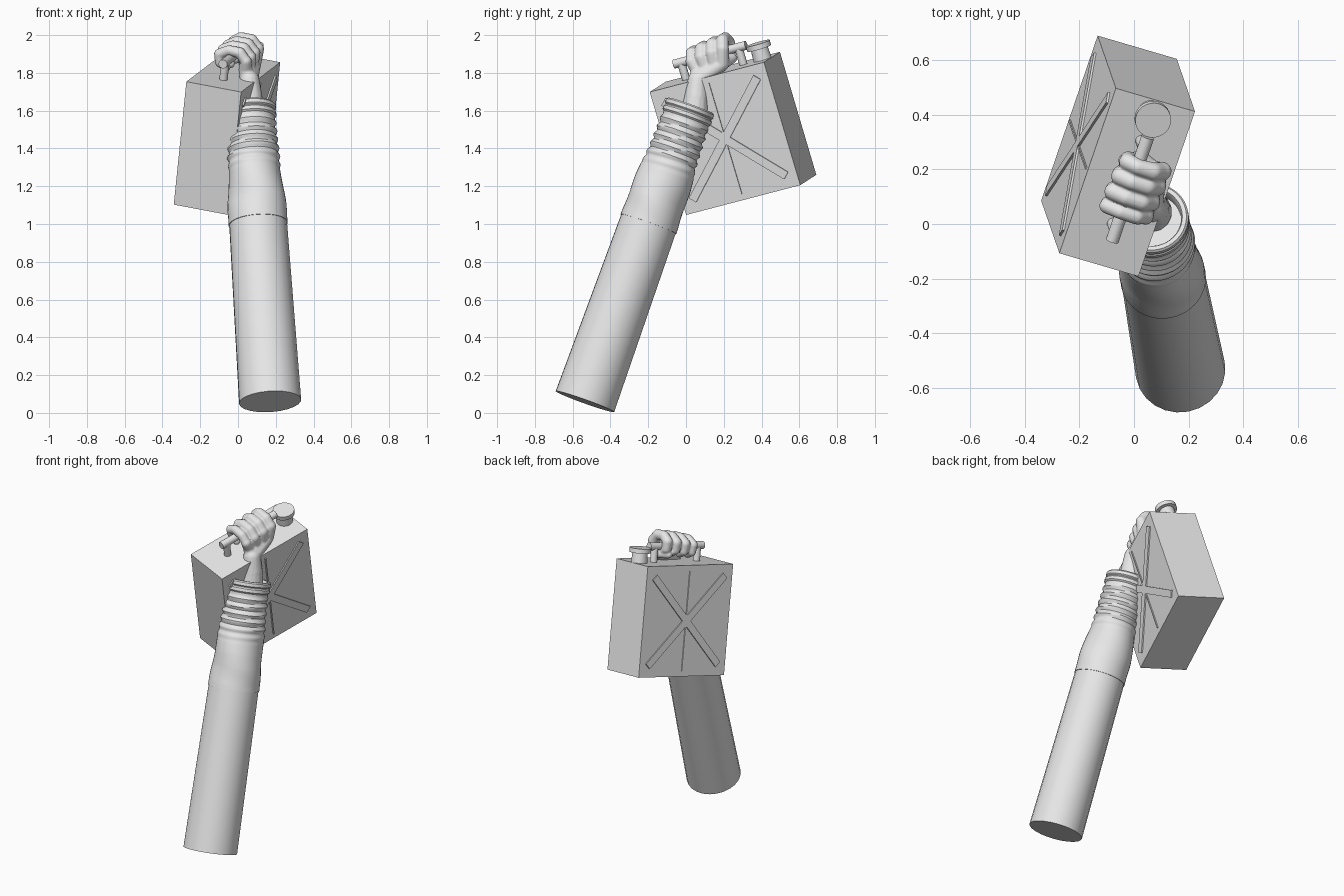
import bpy, bmesh, math
from mathutils import Vector, Matrix

cube = bpy.data.objects.get("Cube")
if cube:
    bpy.data.objects.remove(cube, do_unlink=True)

grey = bpy.data.materials.new("plain_grey")
grey.use_nodes = True
grey.diffuse_color = (0.8, 0.8, 0.8, 1)
grey.node_tree.nodes["Principled BSDF"].inputs["Base Color"].default_value = (0.8, 0.8, 0.8, 1)

# Canister frame: origin on the middle of its top, x across, y along, z up
U = Vector((0.945, -0.277, -0.179)).normalized()
V = Vector((0.334, 0.912, 0.236))
V = (V - U * V.dot(U)).normalized()
W = U.cross(V)
CAN = Matrix.Translation((-0.025, 0.1525, 1.805)) @ Matrix((U, V, W)).transposed().to_4x4()
THICK, LENGTH, HEIGHT = 0.307, 0.658, 0.682

# Arm frame: origin at the cut end, z along the arm
ARM_START = Vector((0.17, -0.535, 0.06))
ARM_DIR = Vector((-0.065, 0.345, 0.965))
ARM = Matrix.Translation(ARM_START) @ ARM_DIR.to_track_quat('Z', 'Y').to_matrix().to_4x4()


def finish(bm, name, matrix, smooth=None):
    bmesh.ops.recalc_face_normals(bm, faces=bm.faces)
    mesh = bpy.data.meshes.new(name)
    bm.to_mesh(mesh)
    bm.free()
    mesh.materials.append(grey)
    obj = bpy.data.objects.new(name, mesh)
    bpy.context.collection.objects.link(obj)
    obj.matrix_world = matrix
    if smooth:
        select_only(obj)
        bpy.ops.object.shade_smooth_by_angle(angle=math.radians(smooth))
    return obj


def select_only(obj):
    bpy.ops.object.select_all(action='DESELECT')
    obj.select_set(True)
    bpy.context.view_layer.objects.active = obj


def box(name, size, matrix):
    bm = bmesh.new()
    bmesh.ops.create_cube(bm, size=1)
    bmesh.ops.scale(bm, vec=size, verts=bm.verts)
    return finish(bm, name, matrix)


def loft(bm, rings, cap=True):
    """Skin a row of closed rings of points."""
    rows = [[bm.verts.new(p) for p in ring] for ring in rings]
    n = len(rows[0])
    for a, b in zip(rows, rows[1:]):
        for i in range(n):
            j = (i + 1) % n
            bm.faces.new((a[i], a[j], b[j], b[i]))
    if cap:
        bm.faces.new(rows[0])
        bm.faces.new(rows[-1])


def lathe(name, profile, matrix, sides=32, wobble=None, cap=True):
    """Turn (radius, height) points around z."""
    bm = bmesh.new()
    rings = []
    for r, z in profile:
        ring = []
        for i in range(sides):
            a = math.tau * i / sides
            rr = r + (wobble(a, z) if wobble else 0)
            ring.append((rr * math.cos(a), rr * math.sin(a), z))
        rings.append(ring)
    loft(bm, rings, cap)
    return finish(bm, name, matrix, smooth=35)


# Canister body with crossed ribs and a centre seam on both broad sides
box("canister_body", (THICK, LENGTH, HEIGHT), CAN @ Matrix.Translation((0, 0, -HEIGHT / 2)))
run, rise = LENGTH * 0.82, HEIGHT * 0.8
for side, label in ((1, "left"), (-1, "right")):
    face = CAN @ Matrix.Translation((side * THICK / 2, 0, -HEIGHT / 2))
    for slope in (1, -1):
        turn = Matrix.Rotation(slope * math.atan2(rise, run), 4, 'X')
        box(f"{label}_cross_rib", (0.016, math.hypot(run, rise), 0.045), face @ turn)
    box(f"{label}_seam", (0.012, 0.008, HEIGHT * 0.9), face)

# Carrying bar on two posts
BAR_W = 0.095
lathe("carry_bar", [(0.024, -0.205), (0.024, 0.21)],
      CAN @ Matrix.Translation((0, 0, BAR_W)) @ Matrix.Rotation(-math.pi / 2, 4, 'X'), 20)
for y in (-0.165, 0.165):
    lathe("bar_post", [(0.022, -0.01), (0.022, BAR_W)], CAN @ Matrix.Translation((0, y, 0)), 16)

# Filler neck and cap
lathe("filler_cap", [(0.05, -0.01), (0.046, 0.06), (0.066, 0.062), (0.066, 0.09)],
      CAN @ Matrix.Translation((0, 0.275, 0)), 28)

# Upper arm stump
lathe("upper_arm", [(0.165, 0), (0.153, 1.04)], ARM, 24)


# Sleeve with gathered folds toward the wrist
def folds(a, z):
    gather = max(0, min(1, (z - 1.28) / 0.1)) * max(0, min(1, (1.59 - z) / 0.03))
    drape = max(0, min(1, (z - 1.03) / 0.1)) * max(0, min(1, (1.45 - z) / 0.15))
    return (0.006 * gather * math.sin(math.tau * z / 0.047 + 0.9 * math.sin(a))
            + 0.006 * drape * math.sin(2 * a + 14 * z))


def sleeve_radius(z):
    keys = [(1.0, 0.157), (1.1, 0.154), (1.22, 0.148), (1.36, 0.136), (1.5, 0.129), (1.61, 0.126)]
    for (z0, r0), (z1, r1) in zip(keys, keys[1:]):
        if z <= z1:
            return r0 + (r1 - r0) * (z - z0) / (z1 - z0)
    return keys[-1][1]


steps = 70
heights = [1.0 + 0.61 * i / steps for i in range(steps + 1)]
lathe("sleeve", [(sleeve_radius(z), z) for z in heights], ARM, 40, folds)

# Raised cuff: two rounded bands with an open mouth
cuff = [(0.124, 1.59)]
for base in (1.595, 1.632):
    cuff += [(0.128, base), (0.135, base + 0.007), (0.135, base + 0.026), (0.128, base + 0.034)]
cuff += [(0.113, 1.666), (0.108, 1.655), (0.106, 1.6)]
lathe("cuff", cuff, ARM, 40)


# Hand: wrist, palm, fingers and thumb fused into one skin
def capsule(bm, a, b, ra, rb):
    a, b = Vector(a), Vector(b)
    turn = (b - a).to_track_quat('Z', 'Y').to_matrix()
    rings = []
    for centre, r, start in ((a, ra, -90), (b, rb, 0)):
        for k in range(6):
            t = math.radians(start + 18 * k + (2 if start else -2 * (k == 5)))
            rings.append([centre + turn @ Vector((r * math.cos(t) * math.cos(math.tau * i / 14),
                                                  r * math.cos(t) * math.sin(math.tau * i / 14),
                                                  r * math.sin(t))) for i in range(14)])
    loft(bm, rings)


def chain(bm, points, radii):
    for p, q, ra, rb in zip(points, points[1:], radii, radii[1:]):
        capsule(bm, p, q, ra, rb)


bm = bmesh.new()
to_can = CAN.inverted()
wrist = to_can @ Vector((0.065, 0.045, 1.58))
neck = to_can @ Vector((0.06, 0.062, 1.76))
chain(bm, [wrist, to_can @ Vector((0.066, 0.055, 1.67)), neck], [0.075, 0.064, 0.054])
finger_path = [(0.088, 0.105), (0.05, 0.145), (-0.012, 0.148), (-0.058, 0.118), (-0.052, 0.072), (-0.015, 0.052)]
for v, reach, r in ((0.107, 0.8, 0.032), (0.045, 0.95, 0.033), (-0.02, 1.03, 0.032), (-0.08, 1.08, 0.028)):
    path = [(u * (reach if u < 0 else 1.0), v, w + 0.12 * v) for u, w in finger_path]
    chain(bm, path, [r * 1.03, r * 1.05, r * 0.95, r * 1.02, r * 0.9, r * 0.8])
    # Metacarpal running from the wrist to each knuckle
    chain(bm, [neck, (0.085, v * 0.75, 0.04), path[0]], [0.046, 0.038, r * 1.1])
# Thumb tucked under the bar
chain(bm, [neck, (0.06, 0.085, 0.045), (0.01, 0.115, 0.048), (-0.045, 0.09, 0.05)], [0.04, 0.036, 0.029, 0.024])
hand = finish(bm, "hand", CAN)
select_only(hand)
fuse = hand.modifiers.new("fuse", 'REMESH')
fuse.mode = 'VOXEL'
fuse.voxel_size = 0.006
fuse.use_smooth_shade = True
relax = hand.modifiers.new("relax", 'SMOOTH')
relax.factor = 0.5
relax.iterations = 4
for m in ("fuse", "relax"):
    bpy.ops.object.modifier_apply(modifier=m)
bpy.ops.object.shade_smooth()
